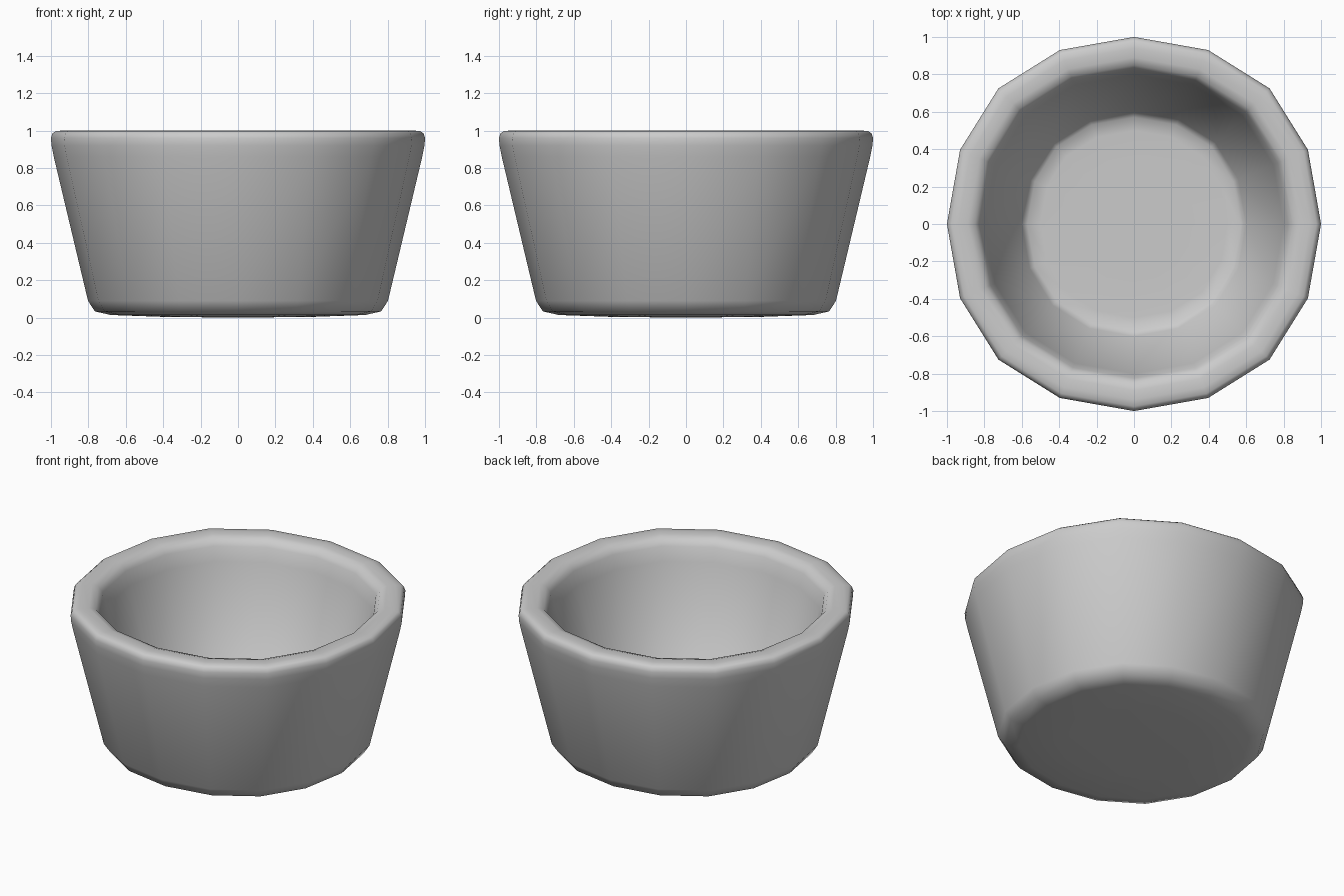
import bpy, bmesh
from math import cos, sin, pi, radians

if "Cube" in bpy.data.objects:
    bpy.data.objects.remove(bpy.data.objects["Cube"])

SIDES = 16
# slightly squarish 16-gon: (angle, radius factor) repeats every quarter turn
QUARTER = [(0, 1.0), (23.1, 1.011), (45, 1.025), (66.9, 1.011)]

# wall profile (radius, height): underside, outer wall, rim, inner wall, floor
PROFILE = [(0.40, 0.004), (0.68, 0.014), (0.765, 0.033),
           (0.802, 0.09), (0.985, 0.86), (0.997, 0.92), (1.00, 0.96),
           (0.992, 0.985), (0.975, 0.997), (0.94, 1.0),
           (0.89, 1.0), (0.85, 0.987), (0.825, 0.95), (0.80, 0.86),
           (0.60, 0.20), (0.57, 0.175), (0.50, 0.17), (0.30, 0.17)]

bm = bmesh.new()
rings = []
for r, z in PROFILE:
    ring = []
    for i in range(SIDES):
        deg, factor = QUARTER[i % 4]
        a = radians(deg + 90 * (i // 4))
        ring.append(bm.verts.new((r * factor * cos(a), r * factor * sin(a), z)))
    rings.append(ring)

# skin between rings
for lo, hi in zip(rings, rings[1:]):
    for i in range(SIDES):
        j = (i + 1) % SIDES
        bm.faces.new((lo[i], lo[j], hi[j], hi[i]))

# close the underside and the inner floor
for ring, z in ((rings[0], 0.0), (rings[-1], 0.17)):
    centre = bm.verts.new((0, 0, z))
    for i in range(SIDES):
        bm.faces.new((ring[i], ring[(i + 1) % SIDES], centre))

bmesh.ops.recalc_face_normals(bm, faces=bm.faces)
for f in bm.faces:
    f.smooth = True
mesh = bpy.data.meshes.new("bowl")
bm.to_mesh(mesh)
bm.free()
bowl = bpy.data.objects.new("bowl", mesh)
bpy.context.collection.objects.link(bowl)
